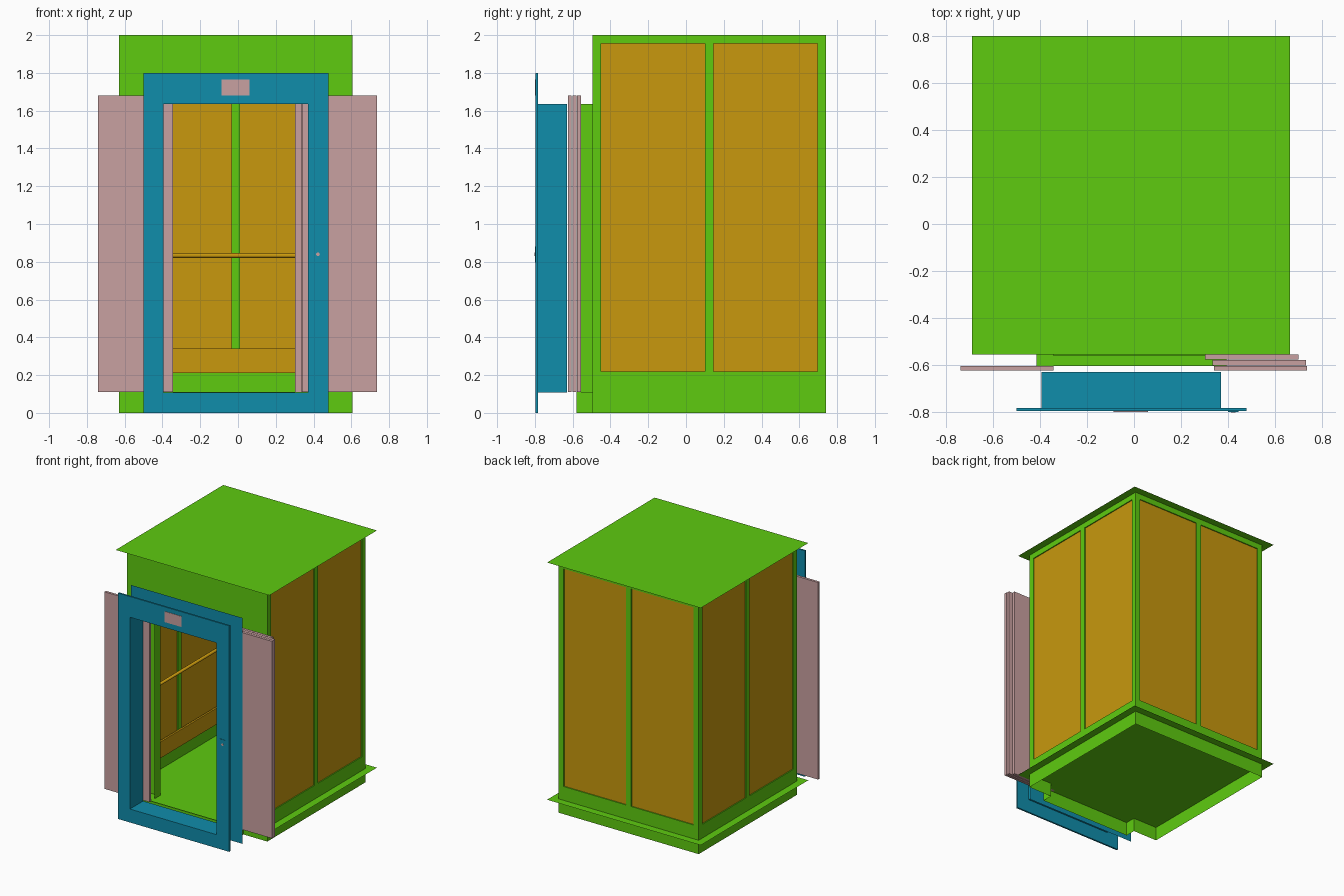
import bpy, bmesh
from math import pi

if "Cube" in bpy.data.objects:
    bpy.data.objects.remove(bpy.data.objects["Cube"])


def material(name, rgb):
    m = bpy.data.materials.new(name)
    m.use_nodes = True
    m.diffuse_color = (*rgb, 1)
    m.node_tree.nodes["Principled BSDF"].inputs["Base Color"].default_value = (*rgb, 1)
    return m


GREEN = material("bright green", (0.112, 0.597, 0.005))
GOLD = material("amber panel", (0.578, 0.314, 0.004))
BLUE = material("teal blue", (0.005, 0.266, 0.407))
PINK = material("dusty pink", (0.584, 0.356, 0.356))


def add_box(bm, x0, x1, y0, y1, z0, z1):
    """Box, or a single sheet when one dimension is zero."""
    lo, hi = (x0, y0, z0), (x1, y1, z1)
    flat = [i for i in range(3) if abs(hi[i] - lo[i]) < 1e-6]
    for axis in flat or range(3):
        a, b = (axis + 1) % 3, (axis + 2) % 3
        for end in ((hi,) if flat else (lo, hi)):
            corners = []
            for pa, pb in ((lo, lo), (hi, lo), (hi, hi), (lo, hi)):
                co = [0, 0, 0]
                co[axis], co[a], co[b] = end[axis], pa[a], pb[b]
                corners.append(bm.verts.new(co))
            if end is lo:
                corners.reverse()
            bm.faces.new(corners)


def make(name, mat, boxes, loc=(0, 0, 0), turn=0):
    bm = bmesh.new()
    for b in boxes:
        add_box(bm, *b)
    bmesh.ops.remove_doubles(bm, verts=bm.verts, dist=1e-5)
    mesh = bpy.data.meshes.new(name)
    bm.to_mesh(mesh)
    bm.free()
    mesh.materials.append(mat)
    ob = bpy.data.objects.new(name, mesh)
    ob.location, ob.rotation_euler.z = loc, turn
    bpy.context.collection.objects.link(ob)
    return ob


def surround(outer, inner, y0, y1):
    """Four pieces around a rectangular opening; rectangles are x0, x1, z0, z1."""
    a, b, c, d = outer
    e, f, g, h = inner
    return [(a, e, y0, y1, c, d), (f, b, y0, y1, c, d),
            (e, f, y0, y1, c, g), (e, f, y0, y1, h, d)]


def tube(x0, x1, y0, y1, z0, z1):
    """Open rectangular lining made of sheets."""
    return [(x0, x0, y0, y1, z0, z1), (x1, x1, y0, y1, z0, z1),
            (x0, x1, y0, y1, z0, z0), (x0, x1, y0, y1, z1, z1)]


# Cabin layout
CX, CY, H = -0.0125, 0.1225, 0.6175
X0, X1, FRONT, BACK = CX - H, CX + H, CY - H, CY + H
FLOOR, TOP, HEAD, T = 0.11, 2.0, 1.635, 0.03
LIP = 0.06
DOOR = (-0.345, 0.315, FLOOR, HEAD)
PORCH = (-0.415, 0.395)

# Back and side walls: frame, recessed panels, skirting
for name, turn in (("back", 0), ("left", -pi / 2), ("right", pi / 2)):
    wall = [(-H, H, H - T, H, FLOOR, 0.22), (-H, H, H - T, H, 1.955, TOP)]
    for u0, u1 in ((-H, -0.5725), (-0.0225, 0.0225), (0.5725, H)):
        wall.append((u0, u1, H - T, H, 0.22, 1.955))
    make(name + "_wall_frame", GREEN, wall, (CX, CY, 0), turn)
    panels = [(s - 0.275, s + 0.275, H - T + 0.008, H - 0.008, 0.22, 1.955)
              for s in (-0.2975, 0.2975)]
    make(name + "_wall_panels", GOLD, panels, (CX, CY, 0), turn)
    make(name + "_skirting", GOLD,
         [(T - H, H - T, H - T - 0.015, H - T, 0.21, 0.34)], (CX, CY, 0), turn)

# Front wall with doorway and its lining
make("front_wall", GREEN,
     surround((X0, X1, FLOOR, TOP), DOOR, FRONT, FRONT + 0.012))
make("doorway_lining", GREEN, tube(DOOR[0], DOOR[1], -0.56, FRONT, FLOOR, HEAD))

# Roof and floor sheets project past the walls
lip = (X0 - LIP, X1 + LIP, FRONT - LIP, BACK + LIP)
make("roof", GREEN, [(*lip, TOP, TOP)])
make("floor", GREEN, [(*lip, FLOOR, FLOOR)])
make("door_sill", GREEN, [(*PORCH, -0.605, FRONT - LIP, FLOOR, FLOOR)])

# Open base skirt that steps forward below the doorway
P0, P1 = PORCH
make("base_skirt", GREEN, [
    (X0, X0, FRONT, BACK, 0, FLOOR), (X1, X1, FRONT, BACK, 0, FLOOR),
    (X0, X1, BACK, BACK, 0, FLOOR),
    (X0, P0, FRONT, FRONT, 0, FLOOR), (P1, X1, FRONT, FRONT, 0, FLOOR),
    (P0, P0, -0.58, FRONT, 0, FLOOR), (P1, P1, -0.58, FRONT, 0, FLOOR),
    (P0, P1, -0.58, -0.58, 0, FLOOR)])

# Handrail around three walls
curve = bpy.data.curves.new("handrail", "CURVE")
curve.dimensions = "3D"
curve.bevel_depth, curve.bevel_resolution = 0.013, 2
curve.use_fill_caps = True
r = H - T - 0.05
spline = curve.splines.new("POLY")
path = [(-H + T, -0.45), (-r, -0.45), (-r, r - 0.04), (-r + 0.012, r - 0.012),
        (-r + 0.04, r)]
path += [(-x, y) for x, y in reversed(path)]
spline.points.add(len(path) - 1)
for p, (x, y) in zip(spline.points, path):
    p.co = (CX + x, CY + y, 0.833, 1)
curve.materials.append(GOLD)
bpy.context.collection.objects.link(bpy.data.objects.new("handrail", curve))
make("handrail_brackets", GOLD,
     [(CX + s - 0.01, CX + s + 0.01, CY + r, CY + H - T, 0.823, 0.843)
      for s in (-0.45, 0.45)])

# Sliding door leaves, drawn open
for name, x0, x1, y0, y1 in (("left_outer", 0.34, 0.737, -0.625, -0.605),
                             ("left_middle", 0.335, 0.733, -0.602, -0.58),
                             ("left_inner", 0.303, 0.70, -0.577, -0.555),
                             ("right_outer", -0.74, -0.343, -0.625, -0.605)):
    make(name + "_door_leaf", PINK, [(x0, x1, y0, y1, FLOOR, 1.68)])

# Landing door surround: front plate, lining and back sheet
OUTER, INNER = (-0.50, 0.48, 0, 1.80), (-0.395, 0.37, 0.107, HEAD)
make("surround_front_plate", BLUE, surround(OUTER, INNER, -0.797, -0.783))
make("surround_lining", BLUE, tube(*INNER[:2], -0.785, -0.63, *INNER[2:]))
make("surround_back_plate", BLUE, surround(OUTER, INNER, -0.63, -0.63))

# Indicator and call button
make("floor_indicator", PINK, [(-0.087, 0.06, -0.80, -0.797, 1.68, 1.765)])
make("call_plate", BLUE, [(0.40, 0.445, -0.80, -0.797, 0.795, 0.88)])
bpy.ops.mesh.primitive_cylinder_add(vertices=16, radius=0.01, depth=0.004,
                                    location=(0.423, -0.80, 0.84),
                                    rotation=(pi / 2, 0, 0))
button = bpy.context.object
button.name = "call_button"
button.data.materials.append(PINK)
